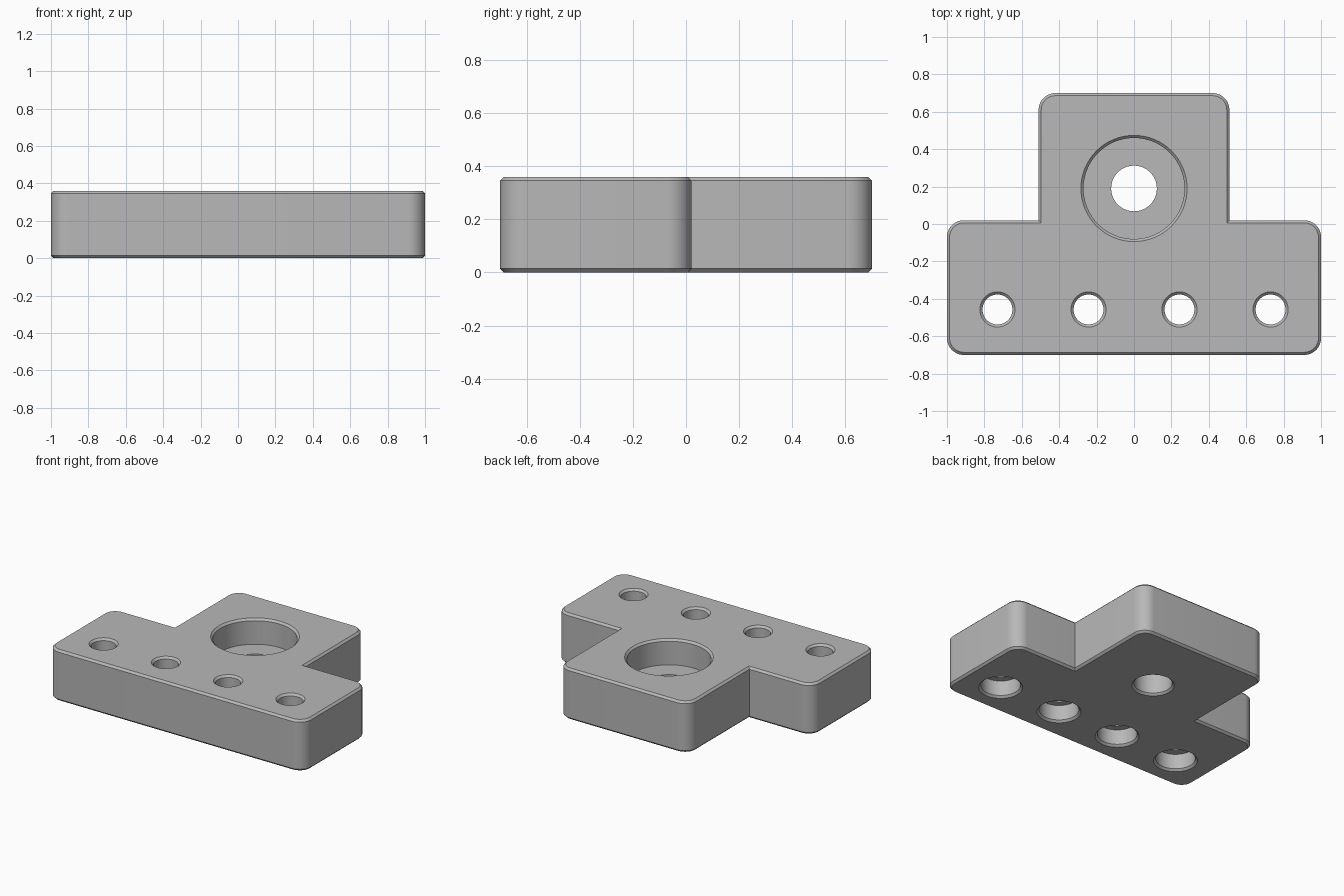
import bpy
import bmesh
from math import sin, cos, pi, radians
from mathutils import Vector

HEIGHT = 0.36
CHAMFER = 0.014
CORNER = 0.09

cube = bpy.data.objects.get("Cube")
if cube:
    bpy.data.objects.remove(cube, do_unlink=True)

grey = bpy.data.materials.new("machined grey")
grey.use_nodes = True
colour = (0.48, 0.48, 0.48, 1)
grey.diffuse_color = colour
grey.node_tree.nodes["Principled BSDF"].inputs["Base Color"].default_value = colour


def make_object(name, bm):
    bmesh.ops.recalc_face_normals(bm, faces=bm.faces[:])
    mesh = bpy.data.meshes.new(name)
    bm.to_mesh(mesh)
    bm.free()
    mesh.materials.append(grey)
    obj = bpy.data.objects.new(name, mesh)
    bpy.context.collection.objects.link(obj)
    return obj


def rounded(x, y, start):
    """Quarter arc filling a convex outer corner, counter-clockwise."""
    sx = 1 if x > 0 else -1
    sy = -1 if start in (-90, 180) else 1
    cx, cy = x - sx * CORNER, y - sy * CORNER
    angles = [radians(start + 90 * i / 12) for i in range(13)]
    return [(cx + CORNER * cos(a), cy + CORNER * sin(a)) for a in angles]


def lathe(bm, x, y, profile, sides=64):
    """Closed solid of revolution from (radius, height) points."""
    rings = [[bm.verts.new((x + r * cos(2 * pi * i / sides),
                            y + r * sin(2 * pi * i / sides), z))
              for i in range(sides)] for r, z in profile]
    for low, high in zip(rings, rings[1:]):
        for i in range(sides):
            j = (i + 1) % sides
            bm.faces.new((low[i], low[j], high[j], high[i]))
    bm.faces.new(rings[0][::-1])
    bm.faces.new(rings[-1])


# T-shaped plate with rounded corners
outline = (rounded(-1, -0.7, 180) + rounded(1, -0.7, -90) + rounded(1, 0.02, 0)
           + [(0.51, 0.02)] + rounded(0.51, 0.7, 0) + rounded(-0.51, 0.7, 90)
           + [(-0.51, 0.02)] + rounded(-1, 0.02, 90))
bm = bmesh.new()
base = bm.faces.new([bm.verts.new((x, y, 0)) for x, y in outline])
top = bmesh.ops.extrude_face_region(bm, geom=[base], use_keep_orig=True)
bmesh.ops.translate(bm, vec=Vector((0, 0, HEIGHT)),
                    verts=[v for v in top["geom"] if isinstance(v, bmesh.types.BMVert)])
bmesh.ops.recalc_face_normals(bm, faces=bm.faces[:])

# Chamfer around the top and bottom rims
rims = [e for e in bm.edges if abs(e.verts[0].co.z - e.verts[1].co.z) < 1e-5]
bmesh.ops.bevel(bm, geom=rims, offset=CHAMFER * 2 ** 0.5, offset_type='WIDTH',
                segments=1, affect='EDGES')
plate = make_object("mounting_plate", bm)

# Hole cutters: one stepped bore opening upward, four bolt holes opening downward
over = 0.05


def stepped(bottom_r, top_r, step_z):
    return [(bottom_r + CHAMFER + over, -over), (bottom_r, CHAMFER),
            (bottom_r, step_z), (top_r, step_z),
            (top_r, HEIGHT - CHAMFER), (top_r + CHAMFER + over, HEIGHT + over)]


bm = bmesh.new()
lathe(bm, 0, 0.19, stepped(0.122, 0.27, 0.18))
for x in (-0.73, -0.243, 0.243, 0.73):
    lathe(bm, x, -0.457, stepped(0.127, 0.08, 0.12))
cutter = make_object("hole_cutter", bm)
cutter.hide_render = True

cut = plate.modifiers.new("holes", 'BOOLEAN')
cut.operation = 'DIFFERENCE'
cut.solver = 'EXACT'
cut.object = cutter

# Bake the holes and shade the curved walls smooth
bpy.ops.object.select_all(action='DESELECT')
plate.select_set(True)
bpy.context.view_layer.objects.active = plate
bpy.ops.object.modifier_apply(modifier=cut.name)
bpy.data.objects.remove(cutter, do_unlink=True)
bpy.ops.object.shade_smooth_by_angle(angle=radians(30))
